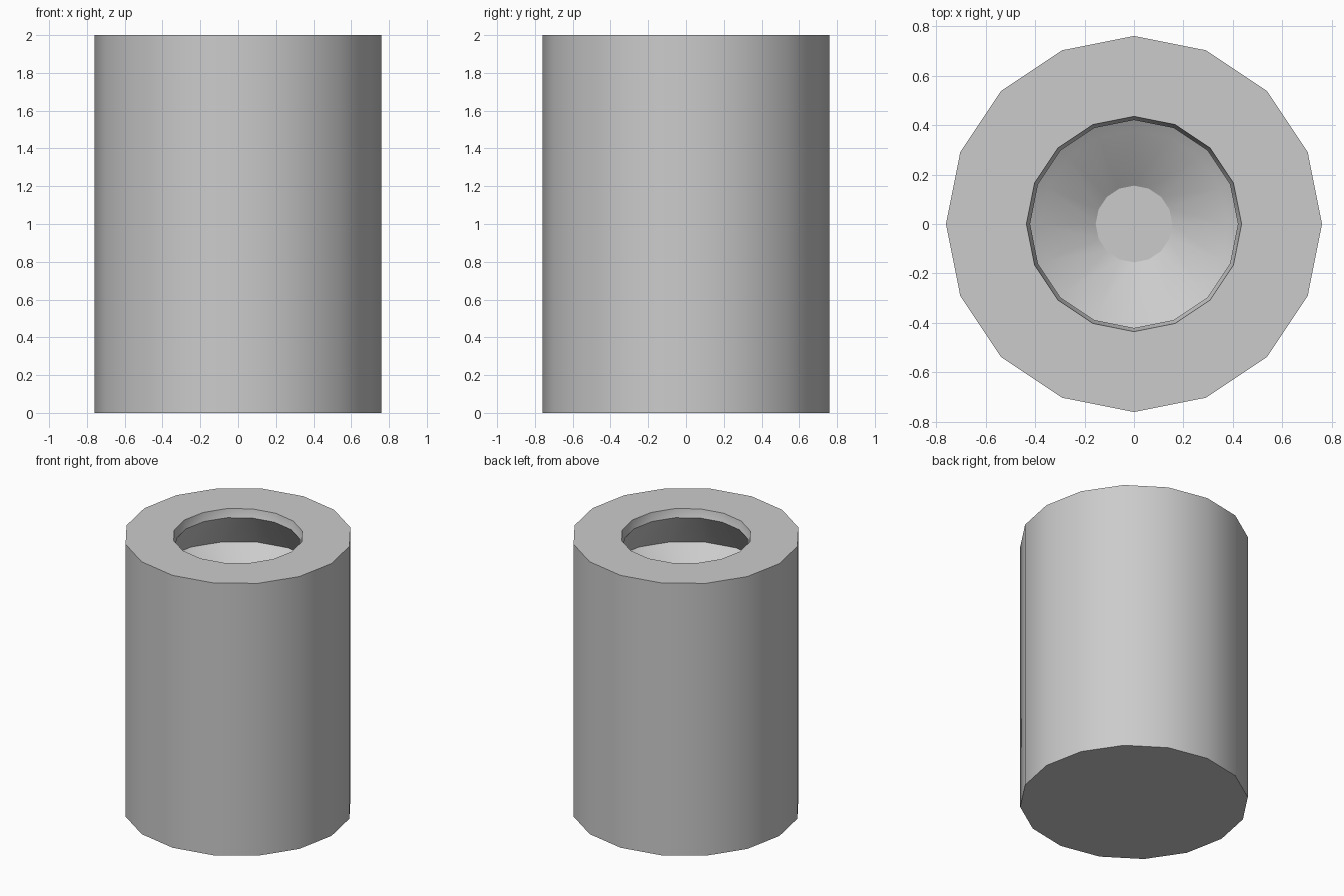
import bpy, bmesh
from math import cos, sin, pi, radians

if "Cube" in bpy.data.objects:
    bpy.data.objects.remove(bpy.data.objects["Cube"])

SIDES = 16


def lathe(name, profile):
    """Revolve a (radius, height) profile around z and cap both ends."""
    bm = bmesh.new()
    rings = [[bm.verts.new((r * cos(2 * pi * i / SIDES), r * sin(2 * pi * i / SIDES), z))
              for i in range(SIDES)] for r, z in profile]
    for a, b in zip(rings, rings[1:]):
        for i in range(SIDES):
            j = (i + 1) % SIDES
            bm.faces.new((a[i], a[j], b[j], b[i]))
    bm.faces.new(rings[0][::-1])
    bm.faces.new(rings[-1])
    bmesh.ops.recalc_face_normals(bm, faces=bm.faces)
    mesh = bpy.data.meshes.new(name)
    bm.to_mesh(mesh)
    bm.free()
    obj = bpy.data.objects.new(name, mesh)
    bpy.context.collection.objects.link(obj)
    bpy.context.view_layer.objects.active = obj
    obj.select_set(True)
    bpy.ops.object.shade_smooth_by_angle(angle=radians(30))
    return obj


# Solid cylinder with a narrow lip, undercut neck and funnel-shaped well
lathe("cylinder_body", [
    (0.76, 0.0), (0.76, 2.0),                # outer wall
    (0.435, 2.0), (0.43, 1.97), (0.42, 1.94),  # lip
    (0.58, 1.69), (0.565, 1.675),            # undercut and seat
    (0.38, 1.58), (0.155, 1.43),             # funnel down to flat floor
])
